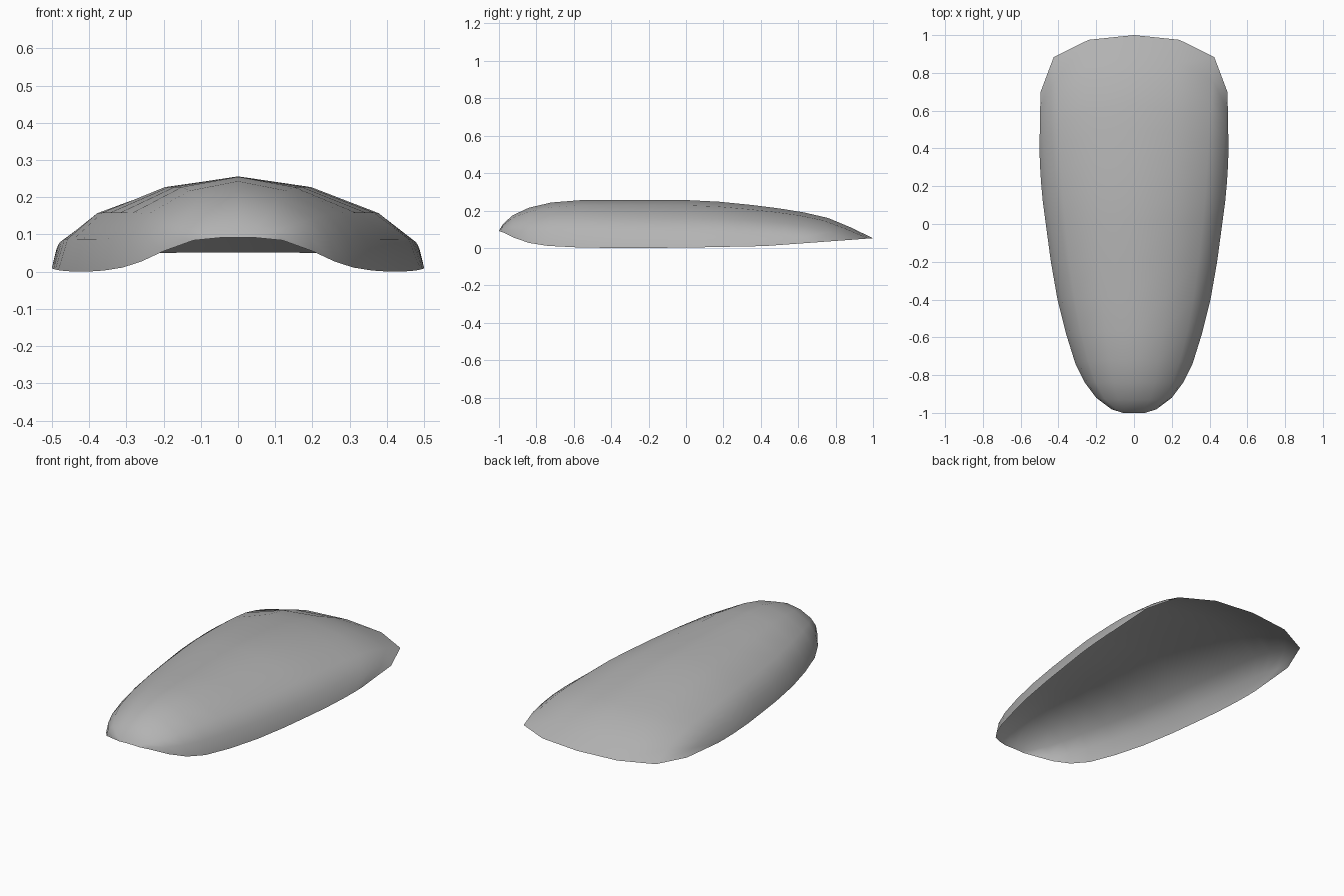
import bpy, bmesh

# Each row: rim y, crest y, half width, rim z, crest z, blend to the rounded tail profile
ROWS = [
    (-1.00, -1.00, 0.06, 0.090, 0.092, 0),
    (-0.98, -0.98, 0.12, 0.084, 0.125, 0),
    (-0.92, -0.93, 0.20, 0.055, 0.173, 0),
    (-0.84, -0.84, 0.26, 0.027, 0.215, 0),
    (-0.74, -0.72, 0.31, 0.011, 0.243, 0),
    (-0.58, -0.57, 0.36, 0.003, 0.255, 0),
    (-0.40, -0.38, 0.405, 0.000, 0.256, 0),
    (-0.20, -0.18, 0.44, 0.000, 0.256, 0),
    (0.00, 0.02, 0.467, 0.002, 0.255, 0),
    (0.12, 0.18, 0.483, 0.004, 0.247, 0.05),
    (0.21, 0.35, 0.491, 0.006, 0.230, 0.12),
    (0.28, 0.50, 0.496, 0.007, 0.211, 0.22),
    (0.33, 0.63, 0.498, 0.008, 0.190, 0.35),
    (0.37, 0.76, 0.50, 0.009, 0.160, 0.5),
    (0.40, 0.88, 0.50, 0.010, 0.110, 0.75),
    (0.42, 1.00, 0.50, 0.010, 0.052, 1),
]
# Half cross-section (side fraction, height fraction), crest to rim
MID = [(0, 1), (0.42, 0.89), (0.78, 0.62), (0.945, 0.34), (1, 0)]
TAIL = [(0, 1), (0.48, 0.957), (0.85, 0.80), (0.99, 0.48), (1, 0)]

bm = bmesh.new()
grid = []
for rim_y, crest_y, w, rim_z, crest_z, f in ROWS:
    row = []
    for k in range(-4, 5):
        m, t = MID[abs(k)], TAIL[abs(k)]
        sx = m[0] + (t[0] - m[0]) * f
        h = m[1] + (t[1] - m[1]) * f
        row.append(bm.verts.new(((1 if k > 0 else -1) * w * sx,
                                 rim_y + (crest_y - rim_y) * h,
                                 rim_z + (crest_z - rim_z) * h)))
    grid.append(row)

# Skin the rows into one open shell, hollow underneath
for a, b in zip(grid, grid[1:]):
    for k in range(8):
        bm.faces.new((a[k], a[k + 1], b[k + 1], b[k])).smooth = True

mesh = bpy.data.meshes.new("curved_shell")
bm.to_mesh(mesh)
bm.free()
shell = bpy.data.objects.new("curved_shell", mesh)
bpy.context.collection.objects.link(shell)

# Mid grey surface
grey = bpy.data.materials.new("mid_grey")
grey.diffuse_color = (0.45, 0.45, 0.45, 1)
mesh.materials.append(grey)
